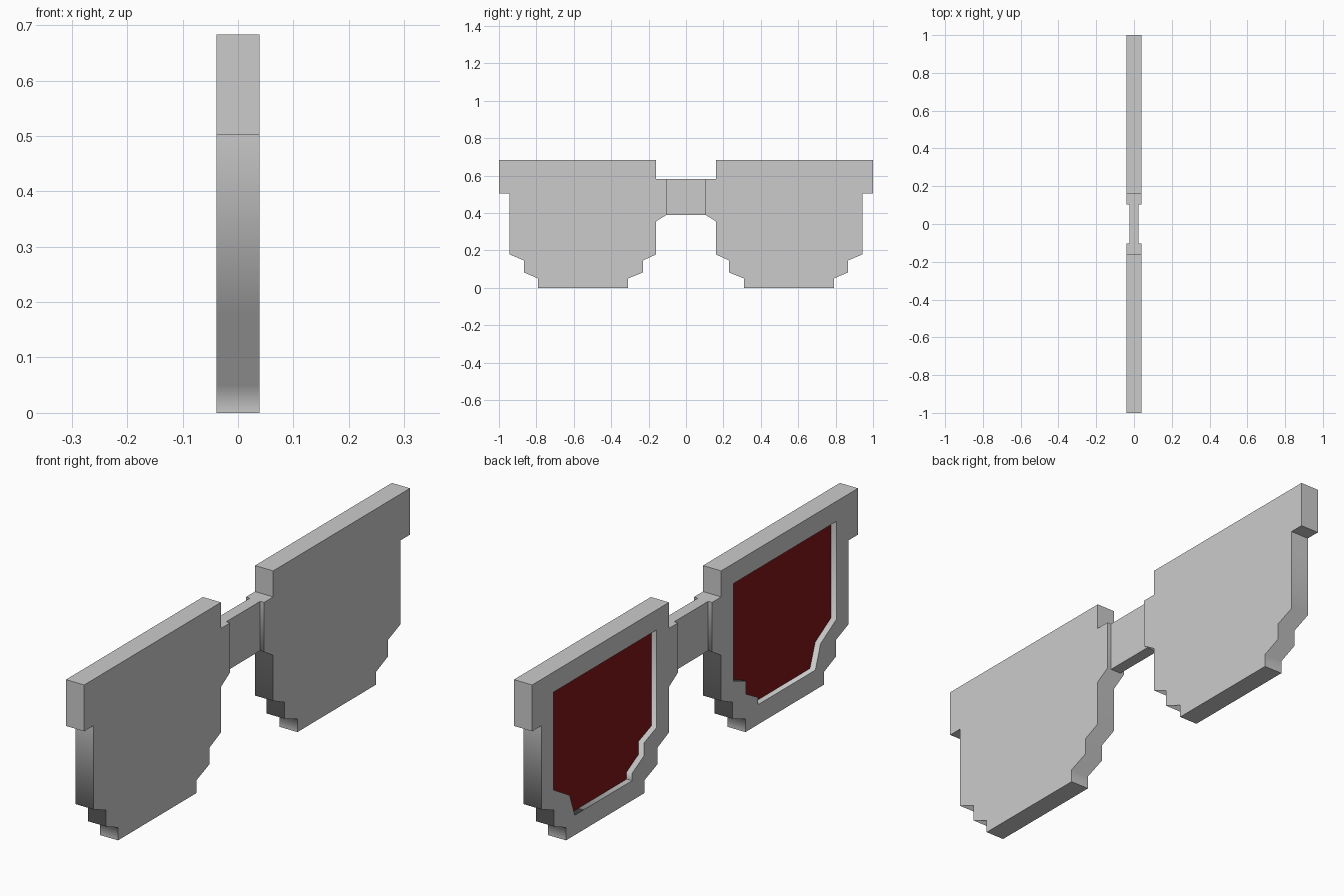
import bpy, bmesh, math

if "Cube" in bpy.data.objects:
    bpy.data.objects.remove(bpy.data.objects["Cube"])

HALF = 0.039      # half thickness of the frame
FLOOR = -0.016    # x of the sunken lens face

# (y, z) outline of one rim, stepped along its lower corners
RIM = [(0.16, 0.683), (1.0, 0.683), (1.0, 0.503), (0.943, 0.503), (0.943, 0.178),
       (0.866, 0.146), (0.866, 0.082), (0.792, 0.05), (0.792, 0), (0.309, 0),
       (0.309, 0.05), (0.23, 0.082), (0.23, 0.146), (0.16, 0.178), (0.16, 0.355),
       (0.104, 0.39), (0.104, 0.582), (0.16, 0.582)]
# (y, z) outline of the lens recess
LENS = [(0.236, 0.605), (0.868, 0.605), (0.868, 0.225), (0.77, 0.167), (0.738, 0.077),
        (0.387, 0.077), (0.387, 0.105), (0.313, 0.146), (0.313, 0.196), (0.236, 0.226)]


def loop(bm, pts, x):
    return [bm.verts.new((x, y, z)) for y, z in pts]


def bridge_loops(bm, a, b):
    for i in range(len(a)):
        j = (i + 1) % len(a)
        bm.faces.new((a[i], a[j], b[j], b[i]))


def finish(name, bm, mirror=True):
    mesh = bpy.data.meshes.new(name)
    bm.to_mesh(mesh)
    bm.free()
    ob = bpy.data.objects.new(name, mesh)
    bpy.context.collection.objects.link(ob)
    if mirror:
        mod = ob.modifiers.new("mirror", 'MIRROR')
        mod.use_axis = (False, True, False)
        mod.use_mirror_merge = False
    return ob


# Rims: flat side at +x, open recess at -x
bm = bmesh.new()
plain = loop(bm, RIM, HALF)
outer = loop(bm, RIM, -HALF)
inner = loop(bm, LENS, -HALF)
floor = loop(bm, LENS, FLOOR)
bm.faces.new(plain)
bridge_loops(bm, plain, outer)
bridge_loops(bm, inner, floor)
edges = [bm.edges.get((l[i], l[i - 1])) for l in (outer, inner) for i in range(len(l))]
bmesh.ops.triangle_fill(bm, edges=edges, use_beauty=True, normal=(-1, 0, 0))
bmesh.ops.recalc_face_normals(bm, faces=bm.faces)
rim = finish("rim", bm)
rim.data.shade_smooth()
rim.data.set_sharp_from_angle(angle=math.radians(75))

# Red lenses closing the recesses
bm = bmesh.new()
face = bm.faces.new(loop(bm, LENS, FLOOR))
face.normal_update()
if face.normal.x > 0:
    face.normal_flip()
lens = finish("lens", bm)
red = bpy.data.materials.new("lens_red")
red.diffuse_color = (0.22, 0.008, 0.008, 1)
red.use_nodes = True
red.node_tree.nodes["Principled BSDF"].inputs["Base Color"].default_value = red.diffuse_color
lens.data.materials.append(red)

# Thin nose bridge
bm = bmesh.new()
bmesh.ops.create_cube(bm, size=1)
bmesh.ops.scale(bm, vec=(0.045, 0.208, 0.192), verts=bm.verts)
bmesh.ops.translate(bm, vec=(0, 0, 0.486), verts=bm.verts)
finish("nose_bridge", bm, mirror=False)
